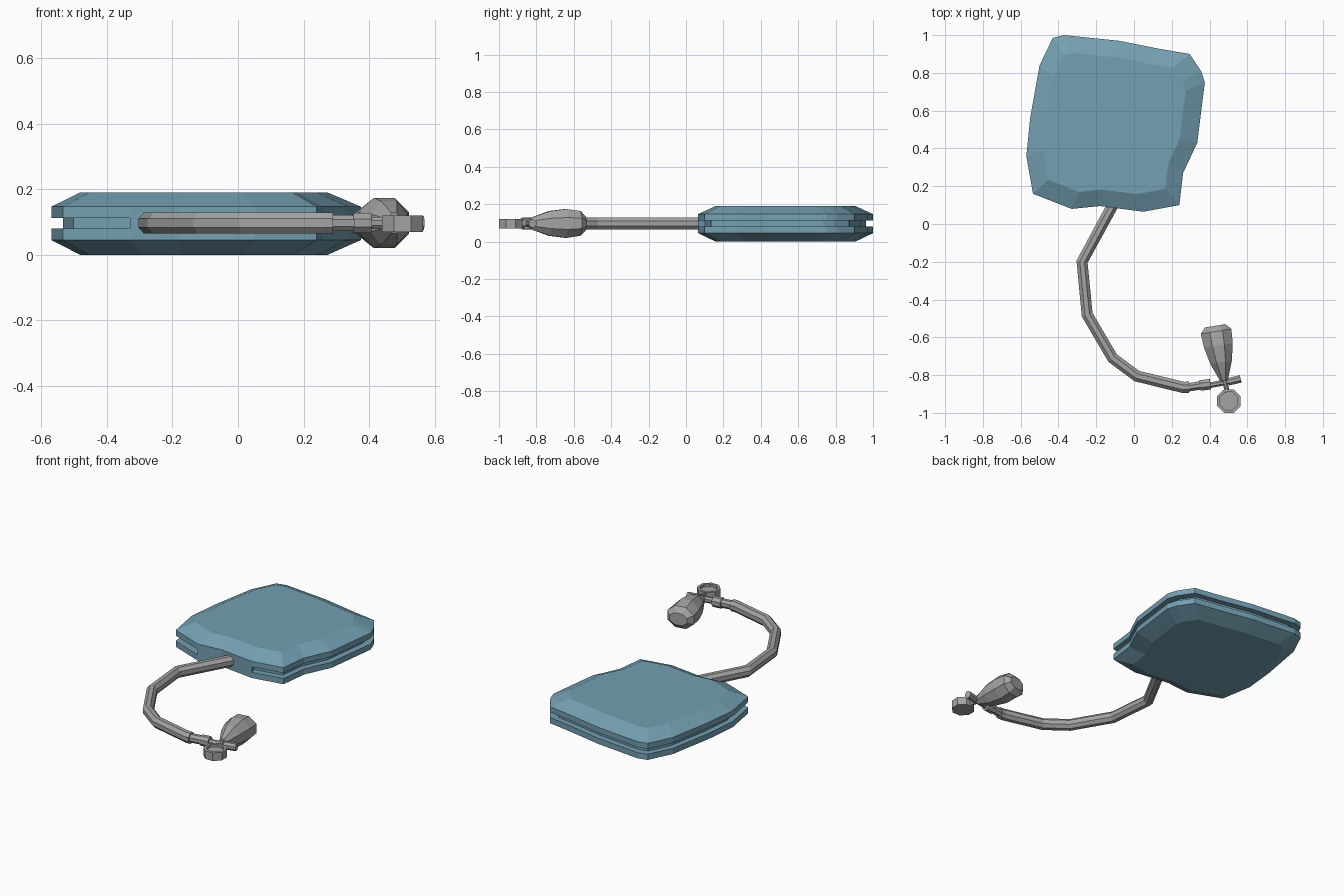
import bpy, bmesh, math
from mathutils import Vector

if "Cube" in bpy.data.objects:
    bpy.data.objects.remove(bpy.data.objects["Cube"])


def material(name, col):
    m = bpy.data.materials.new(name)
    m.diffuse_color = (*col, 1)
    m.use_nodes = True
    m.node_tree.nodes["Principled BSDF"].inputs["Base Color"].default_value = m.diffuse_color
    return m


BLUE = material("dusty blue", (0.175, 0.35, 0.445))
GREY = material("mid grey", (0.37, 0.37, 0.37))
MID = 0.097      # height of the tube centre line
SIDES = 8


def loft(name, rings, mat):
    """Skin a list of equal-length point rings and cap both ends."""
    bm = bmesh.new()
    vs = [[bm.verts.new(p) for p in r] for r in rings]
    n = len(vs[0])
    for a, b in zip(vs, vs[1:]):
        for i in range(n):
            j = (i + 1) % n
            bm.faces.new((a[i], a[j], b[j], b[i]))
    bm.faces.new(vs[0][::-1])
    bm.faces.new(vs[-1])
    bmesh.ops.recalc_face_normals(bm, faces=bm.faces)
    me = bpy.data.meshes.new(name)
    bm.to_mesh(me)
    bm.free()
    me.materials.append(mat)
    ob = bpy.data.objects.new(name, me)
    bpy.context.collection.objects.link(ob)
    return ob


def octagon(centre, u, v, hu, hv):
    """Flat-topped octagon with half sizes hu and hv along u and v."""
    k = 1 / math.cos(math.pi / SIDES)
    angles = [math.tau * (i + 0.5) / SIDES for i in range(SIDES)]
    return [centre + u * (hu * k * math.cos(a)) + v * (hv * k * math.sin(a)) for a in angles]


def sweep(name, stations, mat):
    """Octagonal sweep through level stations (x, y, half width, half height)."""
    pts = [Vector((s[0], s[1], MID)) for s in stations]
    rings = []
    for i, (x, y, hw, hz) in enumerate(stations):
        t = Vector((0, 0, 0))
        if i > 0:
            t += (pts[i] - pts[i - 1]).normalized()
        if i < len(pts) - 1:
            t += (pts[i + 1] - pts[i]).normalized()
        t.normalize()
        rings.append(octagon(pts[i], Vector((t.y, -t.x, 0)), Vector((0, 0, 1)), hw, hz))
    return loft(name, rings, mat)


# Padded bag: irregular outline, bevelled top and bottom, groove round the rim
outline = [(-0.37, 1.0), (-0.43, 0.985), (-0.50, 0.84), (-0.55, 0.56), (-0.57, 0.36),
           (-0.535, 0.16), (-0.33, 0.08), (-0.18, 0.095), (0.05, 0.065), (0.24, 0.10),
           (0.26, 0.27), (0.335, 0.43), (0.375, 0.75), (0.355, 0.81), (0.295, 0.90),
           (0.12, 0.93), (-0.08, 0.97)]


def scaled(s, z, pts=outline):
    return [(-0.13 + (x + 0.13) * s, 0.53 + (y - 0.53) * s, z) for x, y in pts]


profile = [(0.8, 0), (1, 0.045), (1, 0.08), (0.92, 0.08),
           (0.92, 0.113), (1, 0.113), (1, 0.147), (0.8, 0.19)]
loft("padded_bag", [scaled(s, z) for s, z in profile], BLUE)

# Panel filling the groove where the tube enters
front = outline[6:9]
loft("front_panel", [scaled(1, z, front) + scaled(0.91, z, front[::-1]) for z in (0.08, 0.113)], BLUE)

# Curved tube
path = [(-0.08, 0.16), (-0.275, -0.20), (-0.248, -0.48), (-0.113, -0.71),
        (0.015, -0.805), (0.26, -0.865), (0.29, -0.865)]
sweep("tube", [(x, y, 0.03, 0.032) for x, y in path], GREY)

# Tube fitting and cross bar
sweep("tube_fitting", [(0.28, -0.866, 0.022, 0.025), (0.35, -0.855, 0.022, 0.025),
                       (0.35, -0.855, 0.028, 0.03), (0.405, -0.848, 0.028, 0.03)], GREY)
sweep("cross_bar", [(0.39, -0.856, 0.015, 0.018), (0.50, -0.835, 0.015, 0.018),
                    (0.50, -0.835, 0.02, 0.022), (0.565, -0.82, 0.02, 0.022)], GREY)

# Squeeze bulb: stations along its tilted axis (distance, half width, half height)
bulb = [(0, 0.02, 0.03), (0.10, 0.058, 0.066), (0.19, 0.077, 0.077),
        (0.265, 0.082, 0.066), (0.295, 0.055, 0.036)]
sweep("squeeze_bulb", [(0.477 - 0.16 * d, -0.83 + 0.987 * d, w, h) for d, w, h in bulb], GREY)

# Neck joining the bulb to the dial
sweep("neck", [(0.474, -0.81, 0.014, 0.022), (0.495, -0.89, 0.012, 0.018)], GREY)

# Round dial with a recessed top
X, Y = Vector((1, 0, 0)), Vector((0, 1, 0))
dial = [(0.0625, 0.07), (0.0625, 0.12), (0.047, 0.12), (0.047, 0.104)]
loft("dial", [octagon(Vector((0.502, -0.9375, z)), X, Y, r, r) for r, z in dial], GREY)
